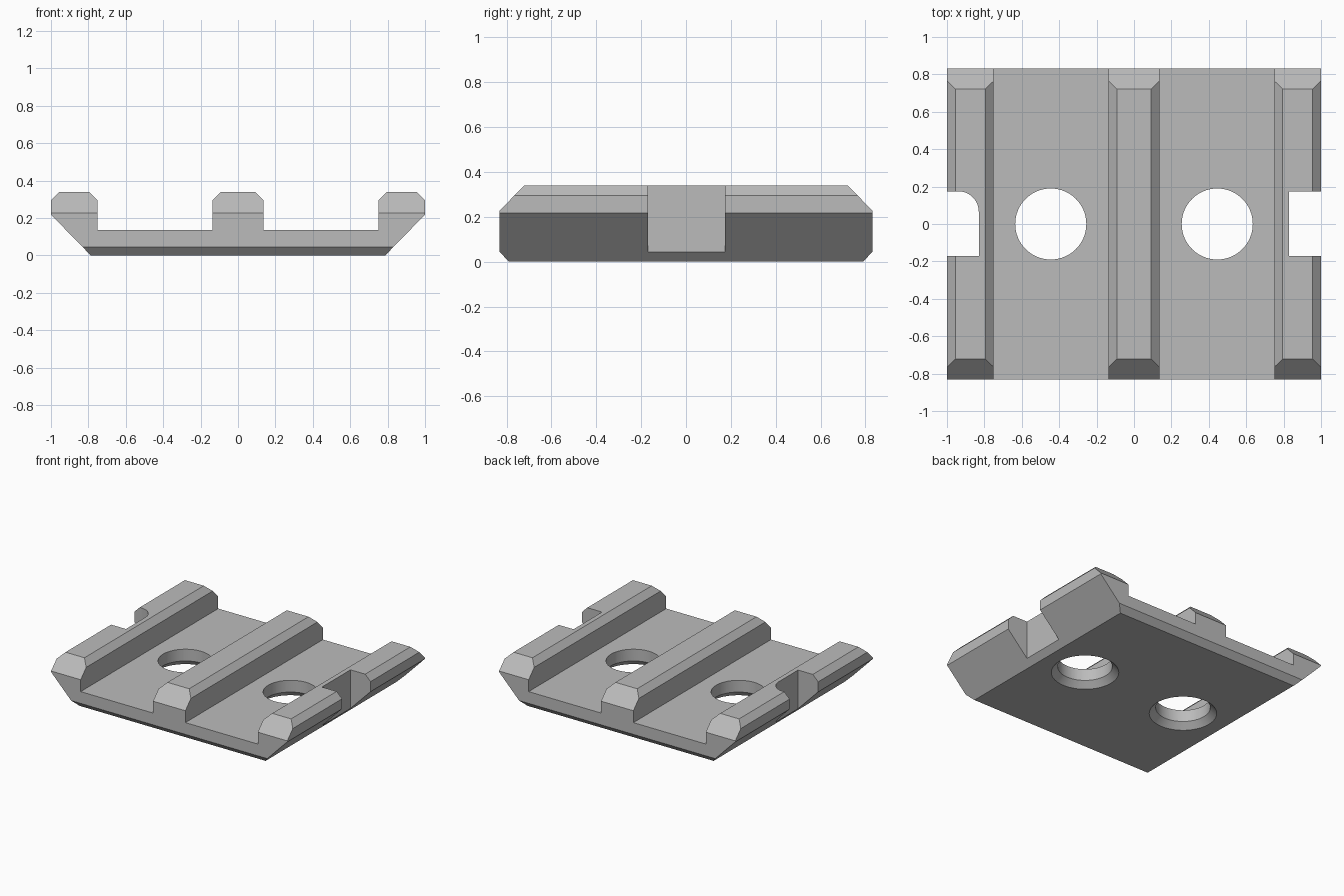
import bpy, bmesh, math
from mathutils import Vector

cube = bpy.data.objects.get("Cube")
if cube:
    bpy.data.objects.remove(cube, do_unlink=True)

steel = bpy.data.materials.new("plain grey")
steel.use_nodes = True
GREY = (0.5, 0.5, 0.5, 1)
steel.diffuse_color = GREY
steel.node_tree.nodes["Principled BSDF"].inputs["Base Color"].default_value = GREY


def add_object(name, bm):
    bmesh.ops.recalc_face_normals(bm, faces=bm.faces)
    mesh = bpy.data.meshes.new(name)
    bm.to_mesh(mesh)
    bm.free()
    mesh.materials.append(steel)
    obj = bpy.data.objects.new(name, mesh)
    bpy.context.collection.objects.link(obj)
    return obj


def prism(name, outline, axis, lo, hi):
    """Extrude a 2D outline along the x, y or z axis."""
    bm = bmesh.new()
    place = {"x": lambda a, b: (lo, a, b),
             "y": lambda a, b: (a, lo, b),
             "z": lambda a, b: (a, b, lo)}[axis]
    face = bm.faces.new([bm.verts.new(place(a, b)) for a, b in outline])
    grown = bmesh.ops.extrude_face_region(bm, geom=[face])
    step = Vector([hi - lo if c == axis else 0 for c in "xyz"])
    moved = [v for v in grown["geom"] if isinstance(v, bmesh.types.BMVert)]
    bmesh.ops.translate(bm, verts=moved, vec=step)
    return add_object(name, bm)


def cone(name, x, z_lo, z_hi, r_lo, r_hi):
    bm = bmesh.new()
    bmesh.ops.create_cone(bm, cap_ends=True, segments=64, radius1=r_lo,
                          radius2=r_hi, depth=z_hi - z_lo)
    bmesh.ops.translate(bm, verts=bm.verts, vec=(x, 0, (z_lo + z_hi) / 2))
    return add_object(name, bm)


def combine(body, cutter, operation):
    cutter.hide_render = True
    mod = body.modifiers.new(cutter.name, "BOOLEAN")
    mod.operation = operation
    mod.solver = "EXACT"
    mod.object = cutter
    bpy.context.view_layer.objects.active = body
    bpy.ops.object.modifier_apply(modifier=mod.name)
    bpy.data.objects.remove(cutter, do_unlink=True)


def mirrored(half):
    return half + [(-a, b) for a, b in reversed(half)]


# Plate with three chamfered rails, as one cross-section
BEVEL, TOP, FLOOR = 0.045, 0.34, 0.135
half_section = [(0.787, 0), (1, 0.218), (1, TOP - BEVEL), (1 - BEVEL, TOP),
                (0.75 + BEVEL, TOP), (0.75, TOP - BEVEL), (0.75, FLOOR),
                (0.137, FLOOR), (0.137, TOP - BEVEL), (0.137 - BEVEL, TOP)]
plate = prism("railed_plate", mirrored(half_section), "y", -1, 1)

# Sloped front and back ends
half_side = [(0.69, -0.1), (0.79, 0), (0.832, BEVEL), (0.832, 0.226),
             (0.722, TOP), (0.625, TOP + 0.1)]
combine(plate, prism("end_slopes", mirrored(half_side), "x", -1.3, 1.3), "INTERSECT")

# Square side notch, and the opposite one with a rounded inner corner
square = [(0.83, -0.17), (1.2, -0.17), (1.2, 0.175), (0.83, 0.175)]
combine(plate, prism("square_notch", square, "z", -0.2, 0.6), "DIFFERENCE")
R = 0.11
arc = [(-0.83 - R + R * math.cos(t), 0.175 - R + R * math.sin(t))
       for t in [math.pi / 2 * i / 12 for i in range(13)]]
rounded = [(-1.2, -0.17), (-0.83, -0.17)] + arc + [(-1.2, 0.175)]
combine(plate, prism("rounded_notch", rounded, "z", -0.2, 0.6), "DIFFERENCE")

# Screw holes, countersunk from below
for x in (-0.445, 0.445):
    combine(plate, cone("screw_hole", x, -0.2, 0.6, 0.19, 0.19), "DIFFERENCE")
    combine(plate, cone("countersink", x, -0.1, 0.095, 0.335, 0.14), "DIFFERENCE")

# Smooth hole walls, crisp edges elsewhere
bpy.ops.object.select_all(action="DESELECT")
plate.select_set(True)
bpy.context.view_layer.objects.active = plate
bpy.ops.object.shade_smooth_by_angle(angle=math.radians(25))
